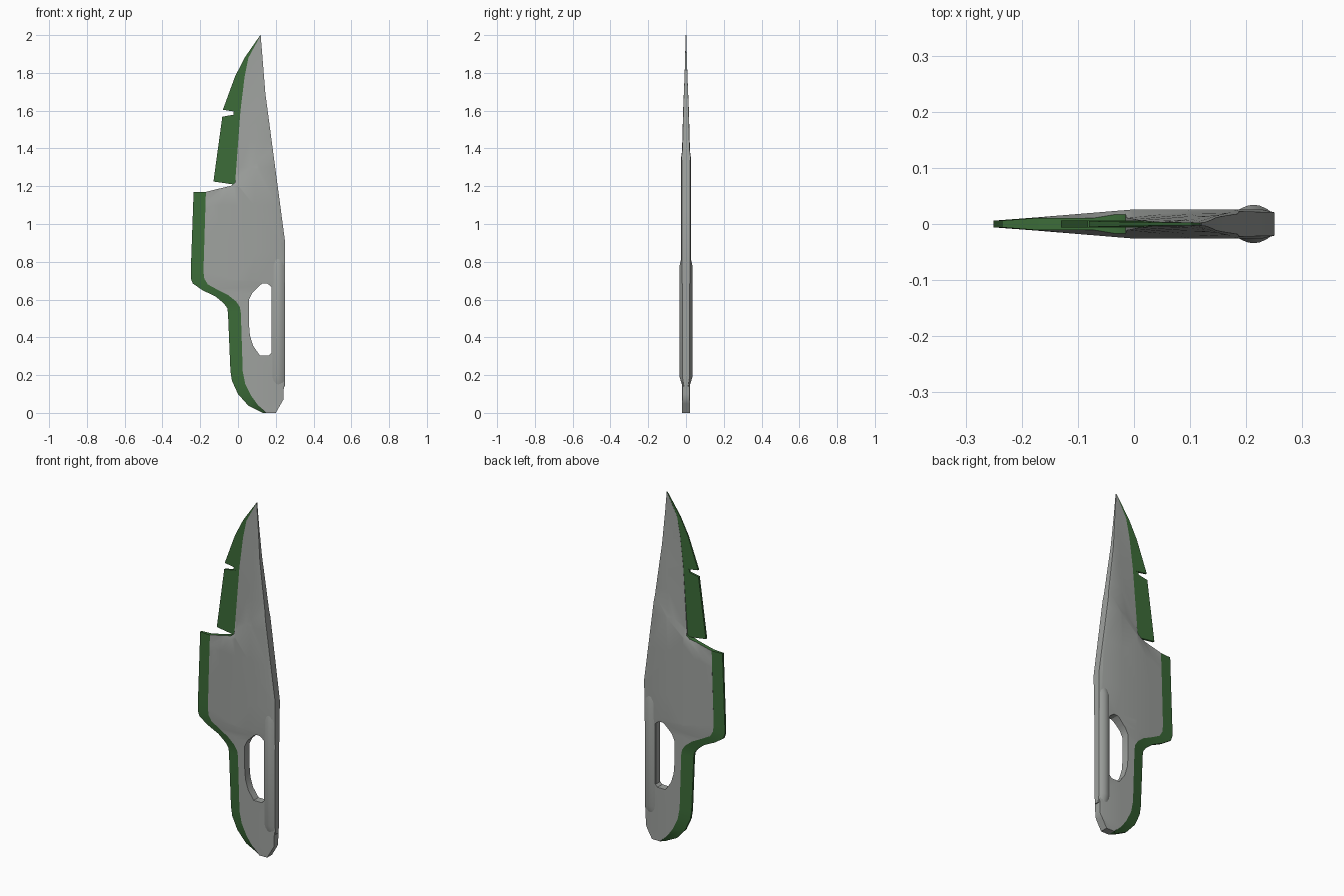
import bpy, bmesh
from mathutils import Vector

if "Cube" in bpy.data.objects:
    bpy.data.objects.remove(bpy.data.objects["Cube"])


def material(name, rgb):
    m = bpy.data.materials.new(name)
    m.diffuse_color = (*rgb, 1)
    m.use_nodes = True
    m.node_tree.nodes["Principled BSDF"].inputs["Base Color"].default_value = m.diffuse_color
    return m


green = material("edge_green", (0.045, 0.15, 0.04))
grey = material("body_grey", (0.345, 0.36, 0.345))


def clamp(v, a=0.0, b=1.0):
    return max(a, min(b, v))


def half_thickness(x, z):
    """Half thickness of the grey body at a point of the side profile."""
    crease = 1.23 + 0.8 * x
    left = -0.02 + 0.14 * clamp((z - 1.22) / 0.78) ** 1.6
    lower = 0.022 + 0.004 * clamp((z - 0.65) / 0.05)
    lower += 0.082 * min(x, 0)
    upper = min(0.026, 0.011 + 0.13 * max(x - left, 0)) * (1 - 0.82 * clamp((z - 1.2) / 0.8))
    k = clamp((z - crease) / 0.04 + 0.5)
    t = lower * (1 - k) + upper * k
    spine = 0.248 if z < 0.9 else 0.25 - (z - 0.9) * 0.118   # chamfer along the back
    return max(0.003, t * (0.8 + 0.2 * clamp((spine - x) / 0.02)))


def finish(name, bm, mats, angle=0.5):
    bmesh.ops.recalc_face_normals(bm, faces=bm.faces)
    me = bpy.data.meshes.new(name)
    bm.to_mesh(me)
    bm.free()
    ob = bpy.data.objects.new(name, me)
    bpy.context.collection.objects.link(ob)
    for m in mats:
        me.materials.append(m)
    bpy.ops.object.select_all(action='DESELECT')
    ob.select_set(True)
    bpy.context.view_layer.objects.active = ob
    bpy.ops.object.shade_smooth_by_angle(angle=angle)
    return ob


def edge_strip(name, inner, outer, t_in, t_out):
    """Wedge-shaped band between two profile lines."""
    bm = bmesh.new()
    rows = []
    for i, o in zip(inner, outer):
        a = t_in(*i)
        b = min(t_out, a)
        rows.append([bm.verts.new(p) for p in (
            (i[0], -a, i[1]), (o[0], -b, o[1]), (o[0], b, o[1]), (i[0], a, i[1]))])
    for r, s in zip(rows, rows[1:]):
        for k in range(4):
            bm.faces.new((r[k], r[(k + 1) % 4], s[(k + 1) % 4], s[k]))
    bm.faces.new(rows[0])
    bm.faces.new(rows[-1][::-1])
    return finish(name, bm, [green])


# Profile lines (x, z)
guard_inner = [(-.17, 1.17), (-.183, .75), (-.178, .71), (-.16, .68), (-.105, .65), (-.05, .622),
               (-.01, .59), (.01, .56), (.015, .53), (.025, .22), (.038, .155), (.07, .09),
               (.105, .042), (.15, 0)]
guard_outer = [(-.235, 1.17), (-.25, .75), (-.25, .715), (-.24, .685), (-.185, .648), (-.12, .617),
               (-.075, .58), (-.057, .555), (-.053, .53), (-.04, .22), (-.032, .17), (0, .1),
               (.055, .038), (.13, 0)]
blade_inner = [(.12, 2), (.055, 1.88), (.035, 1.78), (.013, 1.6), (-.015, 1.22)]
back = [(.2, 0), (.24, .07), (.245, .2), (.25, .9), (.145, 1.69)]
hole = [(.13, .685), (.155, .685), (.18, .665), (.18, .32), (.165, .305), (.115, .305), (.08, .355),
        (.063, .41), (.058, .47), (.058, .6), (.075, .635), (.115, .675)]

# Grey body: filled profile, cut into panels, then thickened
bm = bmesh.new()
edges = []
for loop in (guard_inner + back + blade_inner + [(-.035, 1.203)], hole):
    vs = [bm.verts.new((x, 0, z)) for x, z in loop]
    edges += [bm.edges.new((vs[k - 1], vs[k])) for k in range(len(vs))]
bmesh.ops.triangle_fill(bm, edges=edges, use_beauty=True, normal=(0, -1, 0))
cuts = [((x, 0, 0), (1, 0, 0)) for x in (-.1, 0, .1, .228)]
cuts += [((0, 0, z), (0, 0, 1)) for z in (.1, .2, .3, .5, .65, .7, .9, 1.1, 1.3, 1.45, 1.6, 1.75, 1.88)]
cuts += [((0, 0, 1.21), (-.8, 0, 1)), ((0, 0, 1.25), (-.8, 0, 1)),
         ((.23, 0, .9), (1, 0, .118))]
for co, no in cuts:
    bmesh.ops.bisect_plane(bm, geom=bm.verts[:] + bm.edges[:] + bm.faces[:], dist=1e-5,
                           plane_co=co, plane_no=Vector(no).normalized())
rim = [e for e in bm.edges if len(e.link_faces) == 1]
twin = {}
for v in bm.verts[:]:
    t = half_thickness(v.co.x, v.co.z)
    v.co.y = -t
    twin[v] = bm.verts.new((v.co.x, t, v.co.z))
for f in bm.faces[:]:
    bm.faces.new([twin[v] for v in reversed(f.verts)])
for e in rim:
    a, b = e.verts
    f = bm.faces.new((a, b, twin[b], twin[a]))
    # the shoulder on top of the wide blade is green
    if all(1.165 < v.co.z < 1.225 and v.co.x < 0 for v in (a, b)):
        f.material_index = 1
finish("blade_body", bm, [grey, green])

# Green cutting edge along the wide blade and handle
edge_strip("lower_edge", guard_inner, guard_outer, half_thickness, 0.006)

# Green thin edges on the upper blade, split by a notch
edge_strip("middle_edge", [(-.015, 1.208), (.012, 1.585)], [(-.13, 1.225), (-.083, 1.568)],
           lambda x, z: 0.006, 0.006)
edge_strip("notch_edge", [(.013, 1.575), (.014, 1.61)], [(-.025, 1.577), (-.025, 1.592)],
           lambda x, z: 0.005, 0.005)
edge_strip("tip_edge", [(.012, 1.59), (.035, 1.78), (.055, 1.88), (.12, 1.995)],
           [(-.08, 1.605), (-.016, 1.78), (.035, 1.88), (.118, 2)],
           lambda x, z: 0.006 - 0.004 * clamp((z - 1.5) / 0.5), 0.006)

# Softly bulging grip bar beside the hand slot
half = [(.178, .019), (.19, .0275), (.203, .033), (.213, .034), (.223, .033), (.236, .0275), (.2475, .019)]
bm = bmesh.new()
rings = []
for z, s in ((.14, .55), (.19, 1), (.78, 1), (.84, .6)):
    rings.append([bm.verts.new((x, y * s, z)) for x, y in half + [(x, -y) for x, y in half[::-1]]])
n = len(rings[0])
for r, q in zip(rings, rings[1:]):
    for k in range(n):
        bm.faces.new((r[k], r[(k + 1) % n], q[(k + 1) % n], q[k]))
bm.faces.new(rings[0][::-1])
bm.faces.new(rings[-1])
finish("grip_bar", bm, [grey], angle=0.9)
